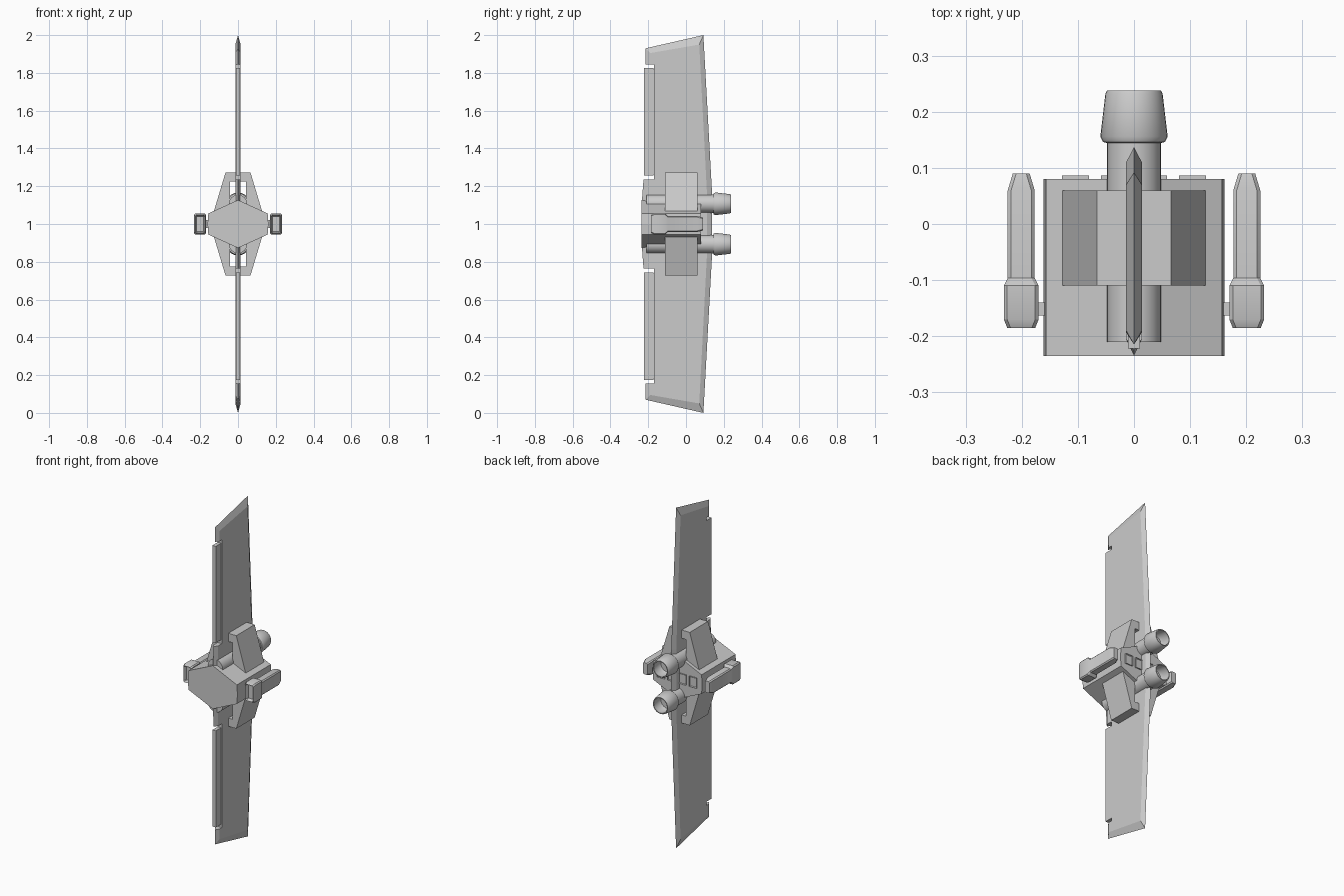
import bpy, bmesh, math

if "Cube" in bpy.data.objects:
    bpy.data.objects.remove(bpy.data.objects["Cube"])

CZ = 1.0  # height of the ship's centre line


def finish(name, bm, smooth=None):
    bmesh.ops.remove_doubles(bm, verts=bm.verts, dist=1e-5)
    bmesh.ops.recalc_face_normals(bm, faces=bm.faces)
    me = bpy.data.meshes.new(name)
    bm.to_mesh(me)
    bm.free()
    ob = bpy.data.objects.new(name, me)
    bpy.context.collection.objects.link(ob)
    ob.location.z = CZ
    if smooth:
        bpy.ops.object.select_all(action='DESELECT')
        bpy.context.view_layer.objects.active = ob
        ob.select_set(True)
        bpy.ops.object.shade_smooth_by_angle(angle=math.radians(smooth))
    return ob


def loft(name, rings, smooth=None, inset=None):
    """Skin closed rings of equal length and cap both ends."""
    bm = bmesh.new()
    vs = [[bm.verts.new(p) for p in r] for r in rings]
    n = len(vs[0])
    for a, b in zip(vs, vs[1:]):
        for i in range(n):
            j = (i + 1) % n
            bm.faces.new((a[i], a[j], b[j], b[i]))
    first = bm.faces.new(vs[0])
    bm.faces.new(vs[-1])
    if inset:  # recessed opening in the first cap
        bmesh.ops.recalc_face_normals(bm, faces=bm.faces)
        bmesh.ops.inset_region(bm, faces=[first], thickness=inset[0])
        for v in first.verts:
            v.co.y += inset[1]
    return finish(name, bm, smooth)


def prism(name, prof, y0, y1):
    return loft(name, [[(x, y, z) for x, z in prof] for y in (y0, y1)])


def box(name, x0, x1, y0, y1, z0, z1):
    return prism(name, [(x0, z0), (x1, z0), (x1, z1), (x0, z1)], y0, y1)


def lathe(name, prof, cz, n=32):
    """Rings (radius, y) around an axis running along y."""
    return loft(name, [[(r * math.cos(2 * math.pi * i / n), y,
                         cz + r * math.sin(2 * math.pi * i / n))
                        for i in range(n)] for r, y in prof], smooth=35)


# Hexagonal hull
prism("hull", [(0, .127), (.157, .056), (.161, 0), (.157, -.056),
               (0, -.127), (-.157, -.056), (-.161, 0), (-.157, .056)], -.235, .08)

# Tall wing with sharp rim: (rim y, rim z, face y, face z)
half = [(-.235, .1, -.205, .1), (-.225, .235, -.205, .235), (-.17, .235, -.17, .235),
        (-.17, .845, -.17, .845), (-.215, .845, -.193, .845), (-.215, .93, -.19, .905),
        (.092, 1.0, .07, .95), (.137, .18, .11, .18)]
full = half + [(a, -b, c, -d) for a, b, c, d in reversed(half)]
bm = bmesh.new()
rim = [bm.verts.new((0, a, b)) for a, b, c, d in full]
for s in (-1, 1):
    side = [bm.verts.new((s * .014, c, d)) for a, b, c, d in full]
    bm.faces.new(side)
    for i in range(len(full)):
        j = (i + 1) % len(full)
        bm.faces.new((rim[i], rim[j], side[j], side[i]))
finish("wing", bm)

for s, tag in ((1, "upper"), (-1, "lower")):
    # Leading edge slat, separated from the wing by a fine groove
    box(tag + "_slat", -.011, .011, -.222, -.173, s * .258, s * .825)
    box(tag + "_slat_hinge", -.006, .006, -.18, -.165, s * .26, s * .82)
    # Engine tube and hollow nozzle
    lathe(tag + "_engine", [(.048, -.21), (.048, .16)], s * .107)
    lathe(tag + "_nozzle", [(.046, .144), (.055, .146), (.06, .156), (.051, .232),
                            (.048, .238), (.043, .238), (.046, .19), (.04, .175)], s * .107)
    # Bracket straddling engine and wing
    prism(tag + "_bracket", [(x, s * z) for x, z in
          [(.13, .06), (.066, .273), (-.066, .273), (-.13, .06),
           (-.042, .06), (-.042, .225), (.042, .225), (.042, .06)]], -.11, .06)

for s, tag in ((1, "right"), (-1, "left")):
    # Side pod: lofted rectangular sections with open front
    rings = []
    for y, hx, hz in [(-.185, .025, .048), (-.17, .031, .055), (-.11, .031, .055),
                      (-.096, .024, .042), (.06, .024, .042), (.09, .015, .034)]:
        c = .006
        pts = [(hx, hz - c), (hx - c, hz), (c - hx, hz), (-hx, hz - c),
               (-hx, c - hz), (c - hx, -hz), (hx - c, -hz), (hx, c - hz)]
        rings.append([(s * .201 + x, y, z) for x, z in pts])
    loft(tag + "_pod", rings, smooth=30, inset=(.008, .02))
    box(tag + "_pod_mount", s * .15, s * .175, -.163, -.14, -.02, .02)
    # Framed rear panels
    for k, x in enumerate((.035, .104)):
        r = [[(s * x + a * .024, y, b * .03) for a, b in
              ((-1, -1), (1, -1), (1, 1), (-1, 1))] for y in (.086, .078)]
        loft(f"{tag}_rear_panel_{k + 1}", r, inset=(.005, -.005))
